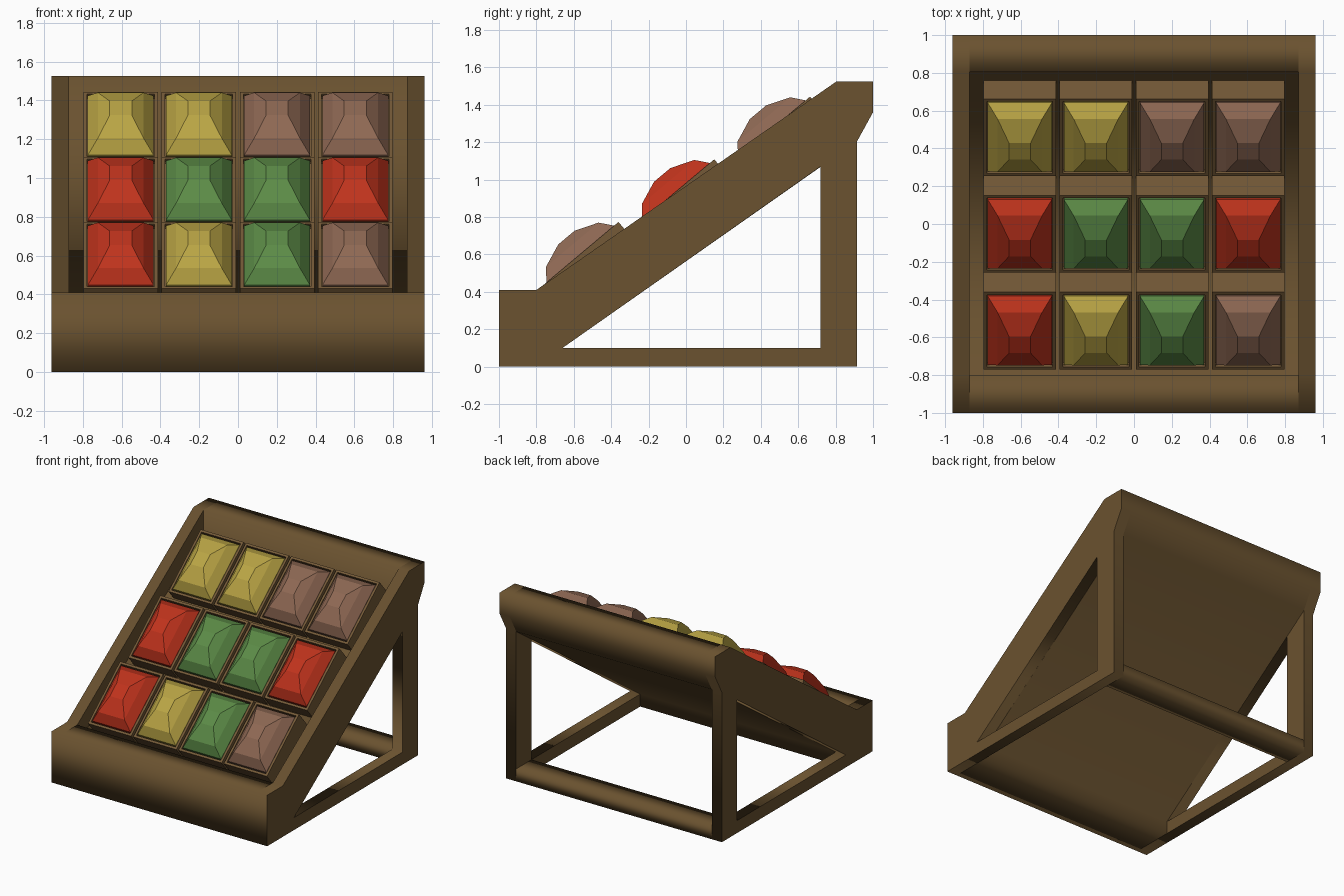
import bpy
import bmesh
import math
from mathutils import Matrix

if "Cube" in bpy.data.objects:
    bpy.data.objects.remove(bpy.data.objects["Cube"])


def material(name, rgb):
    # display colour to linear
    m = bpy.data.materials.new(name)
    m.diffuse_color = [(c / 255) ** 2.2 for c in rgb] + [1]
    m.use_nodes = True
    m.node_tree.nodes["Principled BSDF"].inputs["Base Color"].default_value = m.diffuse_color
    return m


WOOD = material("wood", (106, 83, 51))
CRATE = material("crate_wood", (116, 90, 58))
FRUIT = {
    "R": material("red_produce", (190, 54, 34)),
    "Y": material("yellow_produce", (184, 163, 70)),
    "G": material("green_produce", (92, 138, 72)),
    "B": material("brown_produce", (141, 104, 84)),
}


def link(name, mesh, mat, matrix=None):
    ob = bpy.data.objects.new(name, mesh)
    bpy.context.collection.objects.link(ob)
    mesh.materials.clear()
    mesh.materials.append(mat)
    if matrix is not None:
        ob.matrix_world = matrix
    return ob


def extrude_profile(name, outlines, x0, x1, mat):
    """Fill (y, z) outlines (later ones are holes) and extrude from x0 to x1."""
    cu = bpy.data.curves.new(name, 'CURVE')
    cu.dimensions = '2D'
    cu.fill_mode = 'BOTH'
    cu.extrude = (x1 - x0) / 2
    for pts in outlines:
        sp = cu.splines.new('POLY')
        sp.points.add(len(pts) - 1)
        for p, (y, z) in zip(sp.points, pts):
            p.co = (y, z, 0, 1)
        sp.use_cyclic_u = True
    tmp = bpy.data.objects.new(name + "_curve", cu)
    bpy.context.collection.objects.link(tmp)
    dg = bpy.context.evaluated_depsgraph_get()
    mesh = bpy.data.meshes.new_from_object(tmp.evaluated_get(dg))
    bpy.data.objects.remove(tmp)
    # curve x, y, z become world y, z, x
    mesh.transform(Matrix(((0, 0, 1, (x0 + x1) / 2), (1, 0, 0, 0),
                           (0, 1, 0, 0), (0, 0, 0, 1))))
    return link(name, mesh, mat)


def loft(name, layers, mat, matrix):
    """Stack rectangles (half x, half y, z) and cap both ends."""
    bm = bmesh.new()
    rings = [[bm.verts.new((sx * a, sy * b, z))
              for sx, sy in ((-1, -1), (1, -1), (1, 1), (-1, 1))]
             for a, b, z in layers]
    for r0, r1 in zip(rings, rings[1:]):
        for i in range(4):
            j = (i + 1) % 4
            bm.faces.new((r0[i], r0[j], r1[j], r1[i]))
    bm.faces.new(rings[0][::-1])
    bm.faces.new(rings[-1])
    bmesh.ops.recalc_face_normals(bm, faces=bm.faces)
    mesh = bpy.data.meshes.new(name)
    bm.to_mesh(mesh)
    bm.free()
    return link(name, mesh, mat, matrix)


# Side frames with triangular openings
outer = [(-1, 0), (0.915, 0), (0.915, 1.205), (1, 1.36), (1, 1.525),
         (0.805, 1.525), (-0.8, 0.41), (-1, 0.41)]
hole = [(-0.66, 0.1), (0.72, 0.1), (0.72, 1.07)]
extrude_profile("side_frame_left", [outer, hole], -0.96, -0.87, WOOD)
extrude_profile("side_frame_right", [outer, hole], 0.87, 0.96, WOOD)

# Front board, sloping tray and top rail in one section
tray = [(-1, 0), (-0.66, 0), (-0.66, 0.1), (0.915, 1.205), (1, 1.36), (1, 1.525),
        (0.805, 1.525), (0.805, 1.36), (-0.8, 0.245), (-0.8, 0.41), (-1, 0.41)]
extrude_profile("sloping_tray", [tray], -0.87, 0.87, WOOD)

# Rear floor rail
rail = [(0.72, 0), (0.915, 0), (0.915, 0.1), (0.72, 0.1)]
extrude_profile("rear_floor_rail", [rail], -0.87, 0.87, WOOD)

# Tilted crates with mounds of produce, front row first
tilt = math.radians(40)
half_len = 0.267
for r, row in enumerate(("RYGB", "RGGR", "YYBB")):
    for c, kind in enumerate(row):
        x = (c - 1.5) * 0.403
        y = -0.77 + 0.512 * r + half_len * math.cos(tilt)
        z = 0.43 + 0.335 * r + half_len * math.sin(tilt)
        place = Matrix.Translation((x, y, z)) @ Matrix.Rotation(tilt, 4, 'X')
        loft(f"crate_{r}_{c}",
             [(0.192, half_len, -0.17), (0.192, half_len, 0),
              (0.174, half_len - 0.018, 0), (0.174, half_len - 0.018, -0.03)],
             CRATE, place)
        loft(f"produce_{r}_{c}",
             [(0.17, 0.238, -0.028), (0.17, 0.238, -0.002),
              (0.118, 0.183, 0.066), (0.057, 0.057, 0.115)],
             FRUIT[kind], place)
